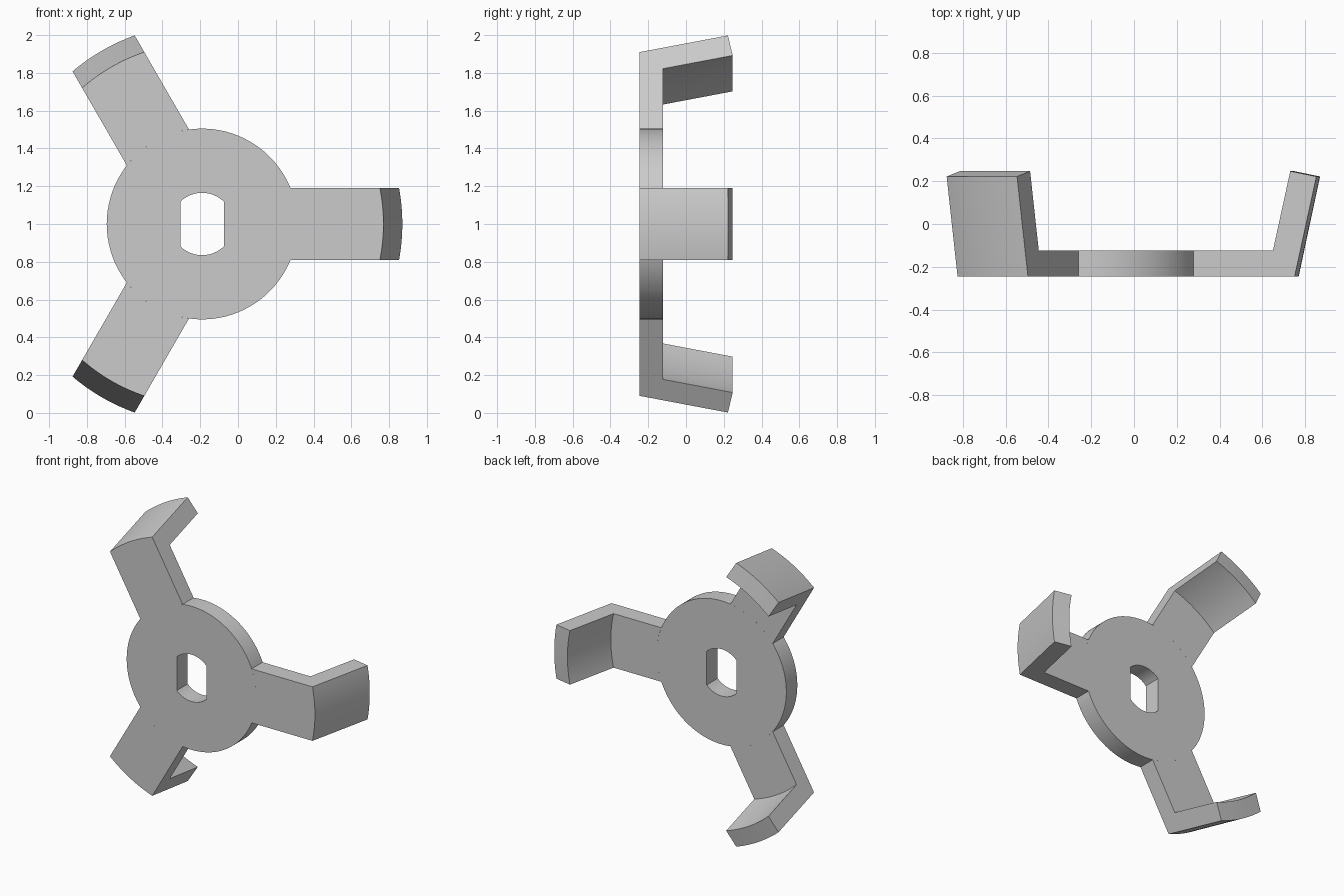
import bpy, bmesh, math
from mathutils import Matrix, Vector

if "Cube" in bpy.data.objects:
    bpy.data.objects.remove(bpy.data.objects["Cube"], do_unlink=True)

CENTRE = Vector((-0.19, 0, 1))
FRONT, BACK = -0.245, -0.123
HUB_R, HOLE_R, HOLE_HALF = 0.505, 0.165, 0.115
ARM_HALF = 0.19

grey = bpy.data.materials.new("plain_grey")
grey.use_nodes = True
grey.diffuse_color = (0.6, 0.6, 0.6, 1)
grey.node_tree.nodes["Principled BSDF"].inputs["Base Color"].default_value = grey.diffuse_color


def sweep(name, sections, closed, turn=0):
    """Skin a row of matching cross-sections, then turn it about the hub axis."""
    bm = bmesh.new()
    rows = [[bm.verts.new(p) for p in section] for section in sections]
    n = len(rows[0])
    pairs = list(zip(rows, rows[1:]))
    if closed:
        pairs.append((rows[-1], rows[0]))
    else:
        bm.faces.new(rows[0])
        bm.faces.new(rows[-1])
    for a, b in pairs:
        for i in range(n):
            j = (i + 1) % n
            bm.faces.new((a[i], a[j], b[j], b[i]))
    bmesh.ops.recalc_face_normals(bm, faces=bm.faces)
    bm.transform(Matrix.Translation(CENTRE) @ Matrix.Rotation(turn, 4, 'Y'))
    mesh = bpy.data.meshes.new(name)
    bm.to_mesh(mesh)
    bm.free()
    mesh.materials.append(grey)
    obj = bpy.data.objects.new(name, mesh)
    bpy.context.collection.objects.link(obj)
    bpy.ops.object.select_all(action='DESELECT')
    obj.select_set(True)
    bpy.context.view_layer.objects.active = obj
    bpy.ops.object.shade_smooth_by_angle(angle=math.radians(30))


# Hub: round plate with a double-flat shaft hole
corner = math.acos(HOLE_HALF / HOLE_R)
angles = [math.radians(a) for a in range(0, 360, 4)]
angles += [corner, math.pi - corner, math.pi + corner, -corner % math.tau]
ring = []
for a in sorted(angles):
    c, s = math.cos(a), math.sin(a)
    hole = min(HOLE_R, HOLE_HALF / max(abs(c), 0.001))
    ring.append([(r * c, y, r * s) for r, y in
                 ((hole, FRONT), (HUB_R, FRONT), (HUB_R, BACK), (hole, BACK))])
sweep("hub", ring, True)

# Arms: L-shaped profile (radius, depth), with curved ends concentric to the hub
PROFILE = [(HUB_R, FRONT), (0.96, FRONT), (1.06, 0.222),
           (0.94, 0.247), (0.861, BACK), (HUB_R, BACK)]
STEPS = 16
slices = []
for k in range(STEPS + 1):
    t = ARM_HALF * (2 * k / STEPS - 1)
    slices.append([(math.sqrt(r * r - t * t), y, t) for r, y in PROFILE])
for i, name in enumerate(("left_arm", "upper_right_arm", "lower_right_arm")):
    sweep(name, slices, False, -i * math.tau / 3)
